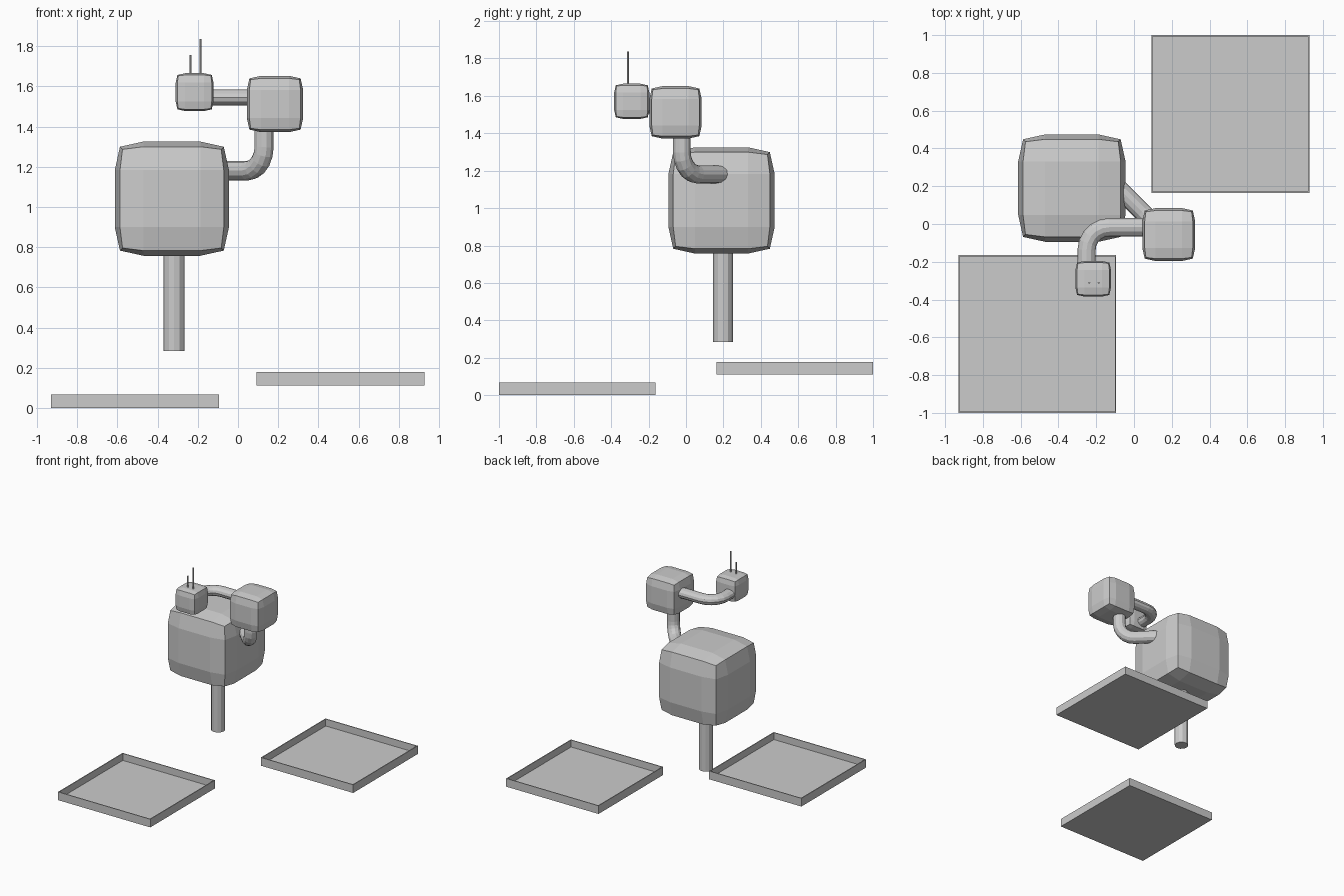
import bpy, bmesh
from math import pi, sin, cos
from mathutils import Vector

if "Cube" in bpy.data.objects:
    bpy.data.objects.remove(bpy.data.objects["Cube"])


def mesh_object(name, bm, location=(0, 0, 0)):
    mesh = bpy.data.meshes.new(name)
    bm.to_mesh(mesh)
    bm.free()
    obj = bpy.data.objects.new(name, mesh)
    obj.location = location
    bpy.context.collection.objects.link(obj)
    return obj


def soft_box(name, center, half):
    bm = bmesh.new()
    bmesh.ops.create_cube(bm, size=2 * half)
    bmesh.ops.bevel(bm, geom=bm.edges[:], offset=half * 0.5, segments=2,
                    profile=0.67, affect='EDGES', offset_type='OFFSET')
    return mesh_object(name, bm, center)


def rod(name, x, y, z0, z1, radius, sides=12):
    bm = bmesh.new()
    bmesh.ops.create_cone(bm, cap_ends=True, segments=sides, radius1=radius,
                          radius2=radius, depth=z1 - z0)
    return mesh_object(name, bm, (x, y, (z0 + z1) / 2))


def elbow_pipe(name, start, corner, end, radius, bend, squash=1.0, steps=5):
    # the path is relative to the corner, with a quarter-circle bend
    c = Vector(corner)
    a, b = Vector(start) - c, Vector(end) - c
    u, v = a.normalized(), b.normalized()
    pts = [a]
    for i in range(steps + 1):
        t = pi / 2 * i / steps
        pts.append(u * bend * (1 - sin(t)) + v * bend * (1 - cos(t)))
    pts.append(b)
    curve = bpy.data.curves.new(name, 'CURVE')
    curve.dimensions = '3D'
    curve.bevel_depth = radius
    curve.bevel_resolution = 4
    curve.use_fill_caps = True
    spline = curve.splines.new('POLY')
    spline.points.add(len(pts) - 1)
    for p, co in zip(spline.points, pts):
        p.co = (*co, 1)
    spline.use_smooth = False
    obj = bpy.data.objects.new(name, curve)
    obj.location = c
    obj.scale.z = squash
    bpy.context.collection.objects.link(obj)
    bpy.ops.object.select_all(action='DESELECT')
    obj.select_set(True)
    bpy.context.view_layer.objects.active = obj
    bpy.ops.object.convert(target='MESH')
    return obj


def tray(name, center, width=0.836, height=0.067, wall=0.01):
    bm = bmesh.new()
    bmesh.ops.create_cube(bm, size=1)
    bmesh.ops.scale(bm, vec=(width, width, height), verts=bm.verts)
    bm.normal_update()
    top = max(bm.faces, key=lambda f: f.normal.z)
    bmesh.ops.inset_region(bm, faces=[top], thickness=wall)
    # extrude the inset face straight down to form the inner walls and floor
    floor = bmesh.ops.extrude_discrete_faces(bm, faces=[top])['faces'][0]
    bmesh.ops.translate(bm, vec=(0, 0, wall - height), verts=floor.verts[:])
    return mesh_object(name, bm, center)


# Three rounded tanks of decreasing size
soft_box("large_tank", (-0.329, 0.19, 1.041), 0.284)
soft_box("medium_tank", (0.184, -0.056, 1.512), 0.14)
soft_box("small_tank", (-0.216, -0.29, 1.571), 0.094)

# Pipes joining the tanks and the outlet below
rod("outlet_pipe", -0.318, 0.197, 0.284, 0.9, 0.053)
elbow_pipe("lower_pipe", (-0.13, 0.238, 1.18), (0.13, -0.022, 1.18),
           (0.13, -0.022, 1.45), 0.049, 0.12)
elbow_pipe("upper_pipe", (0.1, -0.017, 1.545), (-0.251, -0.017, 1.545),
           (-0.251, -0.25, 1.545), 0.048, 0.12, squash=0.82)

# Thin antennas on the small tank
rod("short_antenna", -0.236, -0.311, 1.62, 1.757, 0.005, 8)
rod("long_antenna", -0.187, -0.311, 1.62, 1.836, 0.005, 8)

# Open trays
tray("front_tray", (-0.512, -0.582, 0.0335))
tray("back_tray", (0.51, 0.582, 0.144))
